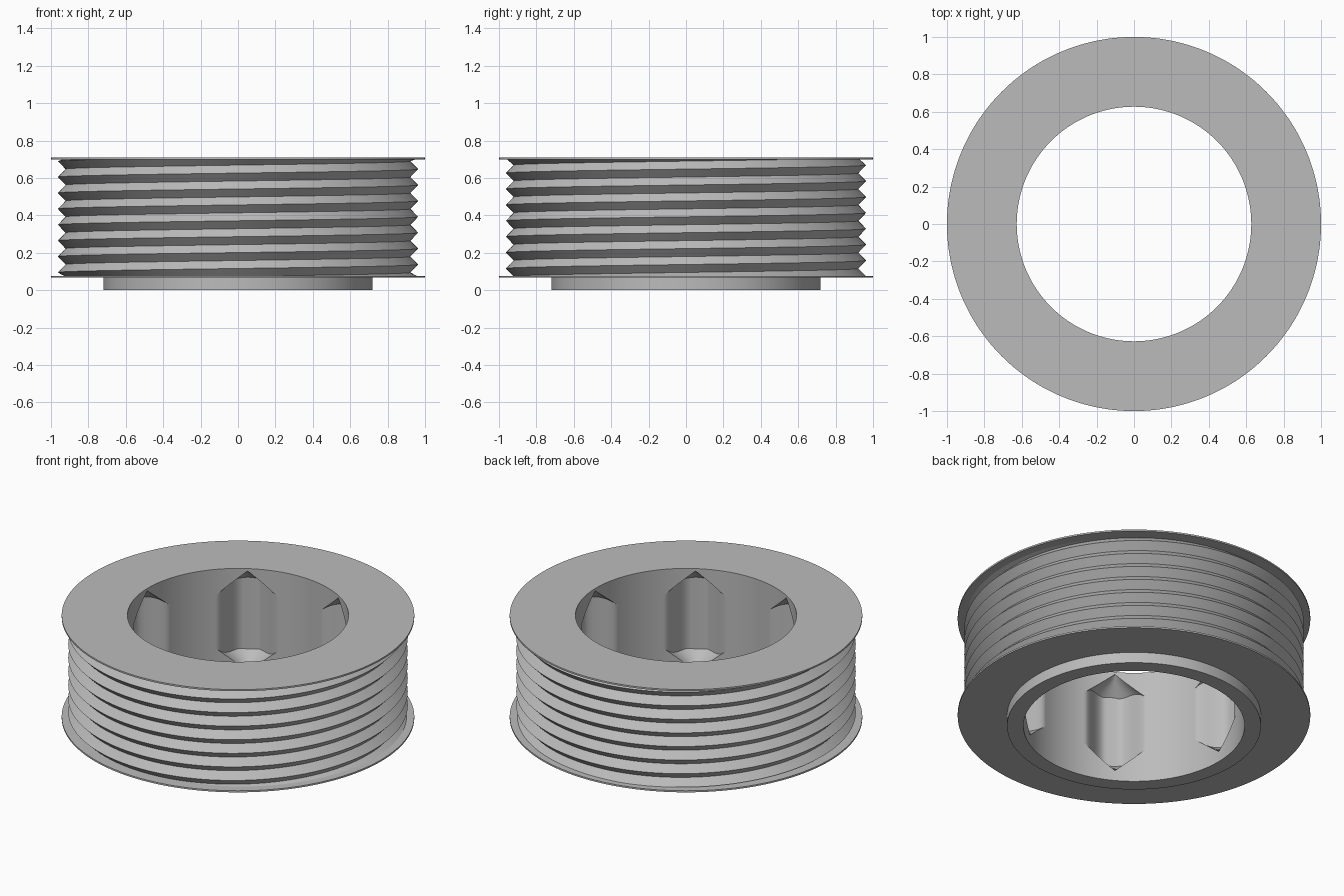
import bpy
import bmesh
from math import cos, sin, pi, hypot, radians

cube = bpy.data.objects.get("Cube")
if cube:
    bpy.data.objects.remove(cube, do_unlink=True)

# One grey metal for everything
metal = bpy.data.materials.new("plain_grey_metal")
metal.use_nodes = True
GREY = (0.5, 0.5, 0.5, 1)
metal.diffuse_color = GREY
metal.node_tree.nodes["Principled BSDF"].inputs["Base Color"].default_value = GREY

# Main sizes
HEIGHT, FLANGE, LOW = 0.71, 0.01, 0.067
HOLE, BOSS, RIM = 0.627, 0.72, 1.0
COLUMNS = 360


def swept(name, section):
    """Turn section(angle), a list of (radius, z), once around the z axis."""
    bm = bmesh.new()
    columns = []
    for i in range(COLUMNS + 1):
        a = 2 * pi * i / COLUMNS
        columns.append([bm.verts.new((r * cos(a), r * sin(a), z))
                        for r, z in section(a)])
    for a, b in zip(columns, columns[1:]):
        for j in range(len(a) - 1):
            bm.faces.new((a[j], b[j], b[j + 1], a[j + 1]))
    bmesh.ops.remove_doubles(bm, verts=bm.verts, dist=0.00005)
    bmesh.ops.dissolve_degenerate(bm, edges=bm.edges, dist=0.00005)
    mesh = bpy.data.meshes.new(name)
    bm.to_mesh(mesh)
    bm.free()
    mesh.materials.append(metal)
    obj = bpy.data.objects.new(name, mesh)
    bpy.context.collection.objects.link(obj)
    bpy.ops.object.select_all(action='DESELECT')
    obj.select_set(True)
    bpy.context.view_layer.objects.active = obj
    bpy.ops.object.shade_smooth_by_angle(angle=radians(30))
    return obj


def flange(name, z):
    swept(name, lambda a: [(HOLE, z), (RIM, z), (RIM, z + FLANGE), (HOLE, z + FLANGE)])


# Thin end flanges and the low collar underneath
flange("top_flange", HEIGHT - FLANGE)
flange("bottom_flange", LOW)
swept("bottom_collar", lambda a: [(HOLE, 0), (BOSS, 0), (BOSS, LOW + 0.005)])

# Right-handed V thread, cut off at the flanges
PITCH, CREST, ROOT = 0.085, 0.963, 0.922
THREAD_LOW, THREAD_TOP = LOW + FLANGE / 2, HEIGHT - FLANGE / 2


def thread_section(a):
    points = []
    for j in range(-4, 18):
        z = 0.0525 + PITCH * (j / 2 + a / (2 * pi))
        z = min(max(z, THREAD_LOW), THREAD_TOP)
        points.append((ROOT if j % 2 else CREST, z))
    return points


swept("threaded_drum", thread_section)

# Bore with six rounded lobes, each ending in a conical tip
GROOVES, HALF, DEPTH, SLOPE = 6, 0.18, 0.11, 0.82
TIP_TOP, TIP_LOW = 0.695, 0.065


def bore_section(a):
    step = 2 * pi / GROOVES
    s = min(abs((a + step / 2) % step - step / 2) * HOLE, HALF)
    t = min((HALF - s) / 0.15, 1)
    depth = DEPTH * t * t * (3 - 2 * t)
    tip = [(HOLE + depth * k / 4, SLOPE * hypot(s, depth * k / 4)) for k in range(5)]
    upper = [(r, TIP_TOP - drop) for r, drop in tip]
    lower = [(r, TIP_LOW + drop) for r, drop in reversed(tip)]
    return [(HOLE, HEIGHT)] + upper + lower + [(HOLE, 0)]


swept("lobed_bore", bore_section)
